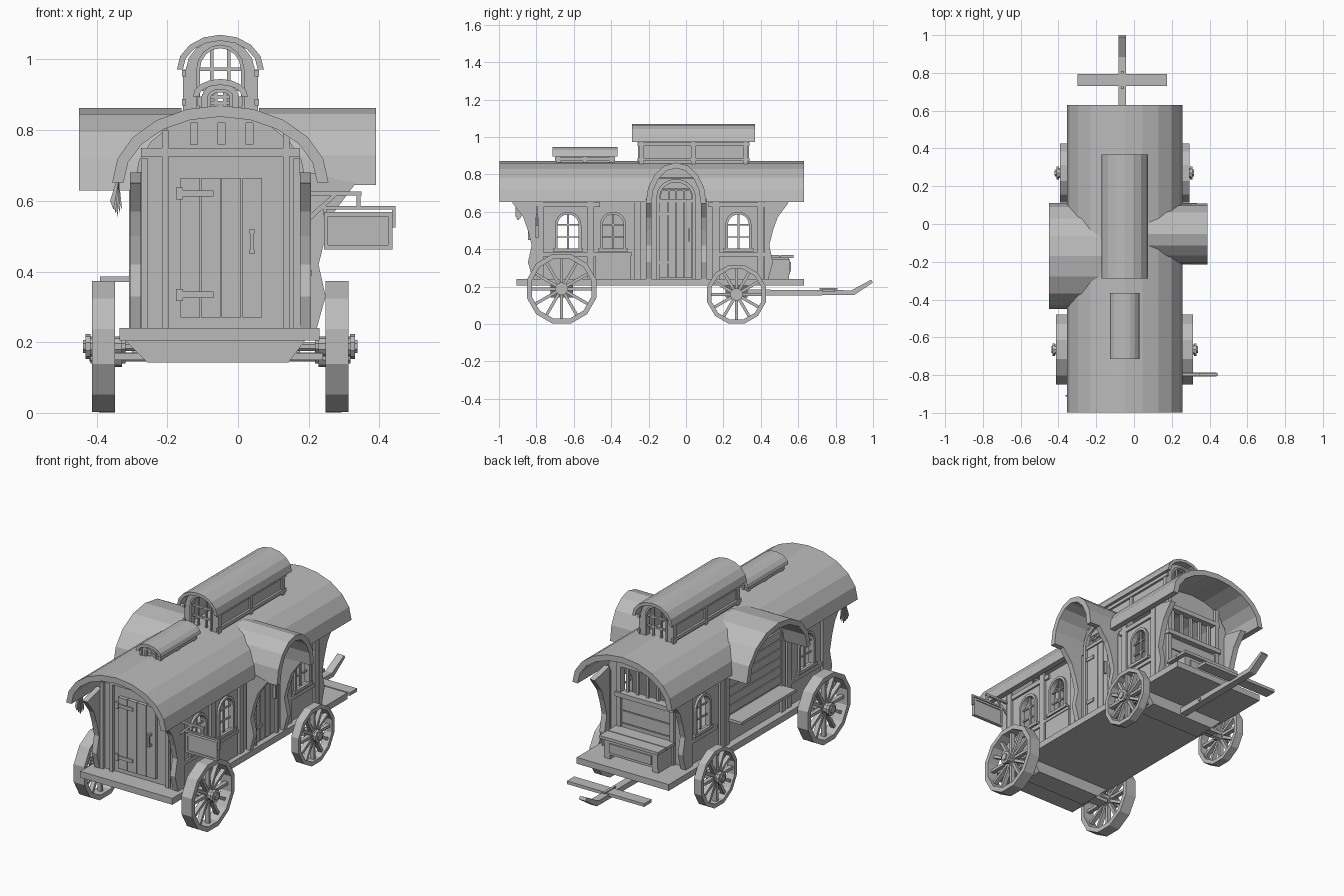
import bpy, bmesh, math
from mathutils import Vector

if "Cube" in bpy.data.objects:
    bpy.data.objects.remove(bpy.data.objects["Cube"], do_unlink=True)

wood = bpy.data.materials.new("plain_grey")
wood.use_nodes = True
GREY = (0.5, 0.5, 0.5, 1)
wood.diffuse_color = GREY
wood.node_tree.nodes["Principled BSDF"].inputs["Base Color"].default_value = GREY

CX = -0.05            # centre line of the wagon
HALF = 0.243          # half width of the cabin
FRONT, REAR = -0.80, 0.42


# ---- helpers: every part is a set of extruded outlines ----
def place(p, axis, d):
    return {"x": (d, p[0], p[1]), "y": (p[0], d, p[1]), "z": (p[0], p[1], d)}[axis]


def part(name, *prisms):
    bm = bmesh.new()
    for pts, axis, a, b in prisms:
        lo = [bm.verts.new(place(p, axis, a)) for p in pts]
        hi = [bm.verts.new(place(p, axis, b)) for p in pts]
        bm.faces.new(lo)
        bm.faces.new(hi[::-1])
        for i in range(len(pts)):
            j = (i + 1) % len(pts)
            bm.faces.new((lo[j], lo[i], hi[i], hi[j]))
    bmesh.ops.recalc_face_normals(bm, faces=bm.faces)
    me = bpy.data.meshes.new(name)
    bm.to_mesh(me)
    bm.free()
    me.materials.append(wood)
    ob = bpy.data.objects.new(name, me)
    bpy.context.collection.objects.link(ob)
    return ob


def box(x0, x1, y0, y1, z0, z1):
    return [(x0, y0), (x1, y0), (x1, y1), (x0, y1)], "z", z0, z1


def arch(c, h, z0, zs, zt, n=10):
    arc = [(c + h * math.cos(math.pi * i / n), zs + (zt - zs) * math.sin(math.pi * i / n))
           for i in range(n + 1)]
    return arc if z0 == zs else [(c + h, z0)] + arc + [(c - h, z0)]


def shell(c, h, z0, zs, zt, t, n=10):
    return arch(c, h, z0, zs, zt, n) + arch(c, h - t, z0, zs, zt - t, n)[::-1]


def ngon(cy, cz, r, n):
    return [(cy + r * math.cos(2 * math.pi * (i + .5) / n),
             cz + r * math.sin(2 * math.pi * (i + .5) / n)) for i in range(n)]


def cut(ob, *prisms):
    tool = part("cutter", *prisms)
    tool.hide_render = True
    mod = ob.modifiers.new("cut", "BOOLEAN")
    mod.operation, mod.solver, mod.object = "DIFFERENCE", "EXACT", tool
    bpy.context.view_layer.objects.active = ob
    bpy.ops.object.modifier_apply(modifier=mod.name)
    bpy.data.objects.remove(tool, do_unlink=True)


def bracket(base, way):
    outline = [(0, .24), (.02, .24), (.045, .33), (.025, .42), (.045, .5), (.07, .57), (.13, .65), (0, .68)]
    return [(base + way * p, z) for p, z in outline]


# ---- floor and undercarriage ----
part("floor", box(-.335, .23, -.905, .63, .205, .24))
for name, y, z in (("front", -.665, .188), ("rear", .27, .158)):
    part(name + "_bolster", ([(-.32, .205), (-.256, .142), (.143, .142), (.19, .205)], "y", y - .06, y + .06))
    part(name + "_axle", (ngon(y, z, .014, 8), "x", -.42, .31),
         box(-.35, .24, y - .03, y + .03, .15, .17))


# ---- wheels ----
def wheel(name, s, d0, d1, y, z, r):
    x0, x1 = CX + s * d0, CX + s * d1
    mid = (x0 + x1) / 2
    rim = part(name + "_rim", (ngon(y, z, r, 12), "x", x0, x1))
    cut(rim, (ngon(y, z, r * .86, 12), "x", x0 - .1, x1 + .1))
    spokes = []
    for i in range(12):
        a = 2 * math.pi * i / 12
        u, v = Vector((math.cos(a), math.sin(a))), Vector((-math.sin(a), math.cos(a)))
        c = Vector((y, z))
        quad = [c + u * p * r + v * q for p, q in ((.1, -.008), (.9, -.008), (.9, .008), (.1, .008))]
        spokes.append((quad, "x", mid - .012, mid + .012))
    part(name + "_spokes", *spokes)
    part(name + "_hub", (ngon(y, z, .028, 10), "x", x0 - s * .02, x1 + s * .015),
         (ngon(y, z, .036, 10), "x", mid - .015, mid + .015),
         (ngon(y, z, .035, 10), "x", x1 + s * .004, x1 + s * .018),
         (ngon(y, z, .02, 8), "x", x0 - s * .03, x1 + s * .025))


for s, side in ((-1, "right"), (1, "left")):
    wheel(f"front_{side}_wheel", s, .298, .363, -.665, .188, .192)
    wheel(f"rear_{side}_wheel", s, .298, .343, .27, .158, .162)

# ---- tow bar ----
part("tow_bar", ([(.30, .15), (.9, .155), (1, .222), (.99, .237), (.885, .18), (.30, .184)], "x", -.083, -.042))
part("tow_crossbar", box(-.3, .175, .73, .795, .17, .187))
part("tow_bolts", (ngon(.49, .167, .01, 8), "x", -.09, -.035), box(-.07, -.055, .715, .81, .185, .192))

# ---- roofs ----
DORMERS = ((-1, -.17, .28, .63, .40), (1, -.053, .162, .645, .44))
roof = part("main_roof", (shell(CX, .306, .652, .652, .870, .032), "y", -.998, .63))
for s, c, h, z0, reach in DORMERS:
    cut(roof, (arch(c, h - .028, .6, z0, .832), "x", CX + s * .25, CX + s * .6))
    part("dormer_roof", (shell(c, h, z0, z0, .863, .03, 8), "x", CX + s * .11, CX + s * reach))

# ---- raised roof lanterns ----
def lantern(name, h, y0, y1, z0, ze, zt, over):
    part(name + "_roof", (shell(CX, h + .026, ze, ze, zt, .017, 8), "y", y0 - over, y1 + over))
    hole = arch(CX, h * .62, z0 + .02, ze, zt - .035, 8)
    for y in (y0, y1 - .02):
        end = part(name + "_end", (arch(CX, h, z0, ze, zt - .014, 8), "y", y, y + .02))
        cut(end, (hole, "y", y - .1, y + .1))
        part(name + "_end_bars",
             *[box(CX + k * h * .25 - .005, CX + k * h * .25 + .005, y + .004, y + .016, z0 + .01, zt - .03)
               for k in (-1, 1)],
             *[box(CX - h * .65, CX + h * .65, y + .004, y + .016, z - .005, z + .005)
               for z in ((z0 + ze) / 2 + .01, ze)],
             (shell(CX, h * .7, z0 + .01, ze, zt - .028, .01, 8), "y", y - .006, y + .026))
    bits = []
    for s in (-1, 1):
        bits.append(box(CX + s * (h - .012), CX + s * h, y0, y1, z0, ze + .008))
        for z in (z0 + .03, ze - .02):
            bits.append(box(CX + s * h, CX + s * (h + .012), y0 - .01, y1 + .01, z, z + .018))
        for t in (.02, .5, .98):
            y = y0 + t * (y1 - y0)
            bits.append(box(CX + s * h, CX + s * (h + .009), y - .012, y + .012, z0, ze))
    part(name + "_sides", *bits)


lantern("large_lantern", .097, -.25, .33, .84, .972, 1.07, .038)
lantern("small_lantern", .052, -.69, -.39, .84, .895, .945, .025)


# ---- side walls with arched windows ----
def window(s, y):
    w = CX + s * HALF
    a, b = w - s * .012, w - s * .004
    part("side_window", (shell(y, .07, .40, .53, .60, .014), "x", w - s * .02, w + s * .012),
         box(w, w + s * .016, y - .08, y + .08, .388, .404),
         box(a, b, y - .005, y + .005, .40, .59),
         *[box(a, b, y - .06, y + .06, z - .004, z + .004) for z in (.465, .53)])


LAYOUT = {-1: ((-.63, .28), (-.78, -.47, .115, .40)),
          1: ((-.63, -.39, .28), (-.78, -.51, -.26, .16, .40))}
for s, (windows, posts) in LAYOUT.items():
    w = CX + s * HALF
    wall = part("side_wall", box(w - s * .02, w, FRONT, REAR, .22, .66))
    cut(wall, *[(arch(y, .058, .40, .53, .588), "x", w - .2, w + .2) for y in windows])
    for y in windows:
        window(s, y)
    part("side_posts", *[box(w, w + s * .013, y - .018, y + .018, .24, .67) for y in posts])
    part("side_rails", box(w, w + s * .01, FRONT, -.47, .36, .382), box(w, w + s * .01, .15, REAR, .36, .382),
         *[box(w, w + s * .011, a, b, .625, .65) for a, b in ((FRONT, -.46), (.12, REAR))])
    for base, way in ((FRONT, -1), (REAR, 1)):
        part("corner_bracket", (bracket(base, way), "x", w - s * .018, w + s * .013))

# ---- arched gables under the dormers ----
for s, c, h, z0, reach in DORMERS:
    w = CX + s * HALF
    gable = part("gable", (arch(c, h - .02, .63, z0 + .01, .84), "x", w - s * .02, w))
    if s > 0:
        cut(gable, (arch(c, .082, .665, .68, .757), "x", w - .2, w + .2))

# ---- side door with arched fanlight and brackets ----
W = CX + HALF
C = DORMERS[1][1]
part("side_door", *[box(W, W + .012, C - .085 + i * .0435, C - .045 + i * .0435, .245, .655) for i in range(4)])
part("side_door_frame", (shell(C, .105, .24, .68, .775, .018), "x", W - .01, W + .022),
     box(W, W + .02, C - .09, C + .09, .65, .668))
part("fanlight_bars", *[box(W - .012, W - .004, C + k - .004, C + k + .004, .66, .765) for k in (-.04, 0, .04)],
     box(W - .012, W - .004, C - .085, C + .085, .71, .718))
part("side_door_handle", box(W + .01, W + .028, C + .066, C + .074, .44, .51))
part("side_door_hinges", *[box(W + .01, W + .018, C - .1, C - .03, z, z + .018) for z in (.32, .58)])
for y in (-.215, .08):
    part("dormer_bracket", (bracket(W + .01, 1), "y", y, y + .03))
part("side_panel", box(W, W + .01, -.485, -.295, .24, .37), box(W, W + .014, -.49, -.29, .365, .382))

# ---- planked serving side with shelf ----
L = CX - HALF
part("serving_planks", *[box(L - .01, L, -.40, .06, .40 + i * .05, .444 + i * .05) for i in range(6)])
part("serving_posts", *[box(L - .016, L, y, y + .03, .24, .70) for y in (-.43, .06)])
part("serving_shelf", box(-.39, L, -.41, .07, .37, .386))

# ---- front wall and door ----
wall = part("front_wall", (arch(CX, HALF - .001, .22, .655, .848), "y", FRONT, FRONT + .022))
cut(wall, *[box(x - .01, x + .01, -.9, -.7, .76, .82) for x in (-.125, -.047, .032)])
part("front_frame",
     *[box(x, x + .018, FRONT - .018, FRONT, .24, zt) for x, zt in ((-.273, .72), (-.215, .80), (.128, .80), (.157, .72))],
     box(-.275, .175, FRONT - .022, FRONT, .725, .75))
part("front_door", *[box(-.163 + i * .0585, -.108 + i * .0585, FRONT - .02, FRONT, .27, .665) for i in range(4)])
part("front_door_hinges", *[box(-.175, -.07, FRONT - .027, FRONT - .019, z, z + .018) for z in (.325, .612)],
     *[box(-.175, -.155, FRONT - .031, FRONT - .015, z - .008, z + .026) for z in (.325, .612)])
part("front_door_handle", box(.034, .044, FRONT - .045, FRONT - .035, .45, .52),
     *[box(.032, .046, FRONT - .045, FRONT - .015, z, z + .012) for z in (.45, .508)])

# ---- rear wall, wide window and driver's bench ----
wall = part("rear_wall", (arch(CX, HALF - .001, .22, .655, .845), "y", REAR - .03, REAR - .008))
cut(wall, box(CX - .15, CX + .15, .3, .5, .56, .70))
part("rear_window_frame", box(CX - .18, CX + .18, REAR - .03, REAR + .02, .535, .56),
     box(CX - .18, CX + .18, REAR - .03, REAR + .01, .70, .725),
     *[box(CX + k * .062 - .007, CX + k * .062 + .007, REAR - .025, REAR - .01, .55, .71) for k in (-2, -1, 0, 1, 2)],
     *[box(CX + s * .15, CX + s * .175, REAR - .03, REAR + .01, .24, .80) for s in (-1, 1)])
part("rear_planks", *[box(CX - .15, CX + .15, REAR - .01, REAR, .25 + i * .07, .315 + i * .07) for i in range(4)])
part("bench", box(CX - .165, CX + .165, .43, .555, .265, .345),
     box(CX - .18, CX + .18, .425, .50, .352, .368), box(CX - .18, CX + .18, .505, .575, .352, .368),
     box(CX - .15, CX + .15, .44, .55, .34, .36), box(CX - .13, CX + .13, .555, .562, .28, .33),
     *[box(CX + s * .13, CX + s * .165, .43, .55, .24, .27) for s in (-1, 1)])

# ---- hanging sign and dried herbs ----
part("sign_board", box(.255, .425, -.802, -.792, .472, .558))
part("sign_frame", *[box(.243, .437, -.807, -.787, z, z + .012) for z in (.463, .556)],
     *[box(x, x + .012, -.807, -.787, .463, .568) for x in (.243, .425)])
part("sign_bracket", box(.19, .35, -.803, -.791, .615, .627), box(.335, .347, -.803, -.791, .58, .627),
     box(.24, .445, -.802, -.792, .575, .585), box(.436, .446, -.802, -.792, .525, .585),
     box(.24, .25, -.802, -.792, .56, .585), ([(.19, .53), (.19, .55), (.27, .62), (.285, .62)], "y", -.8, -.794))
part("herb_bundle", *[([(-.343, .66), (-.337, .66), (-.34 + k * .006, .555 + abs(k) * .01), (-.35 + k * .006, .6)],
                       "y", -.90 + k * .006, -.892 + k * .006) for k in (-2, -1, 0, 1, 2)])
